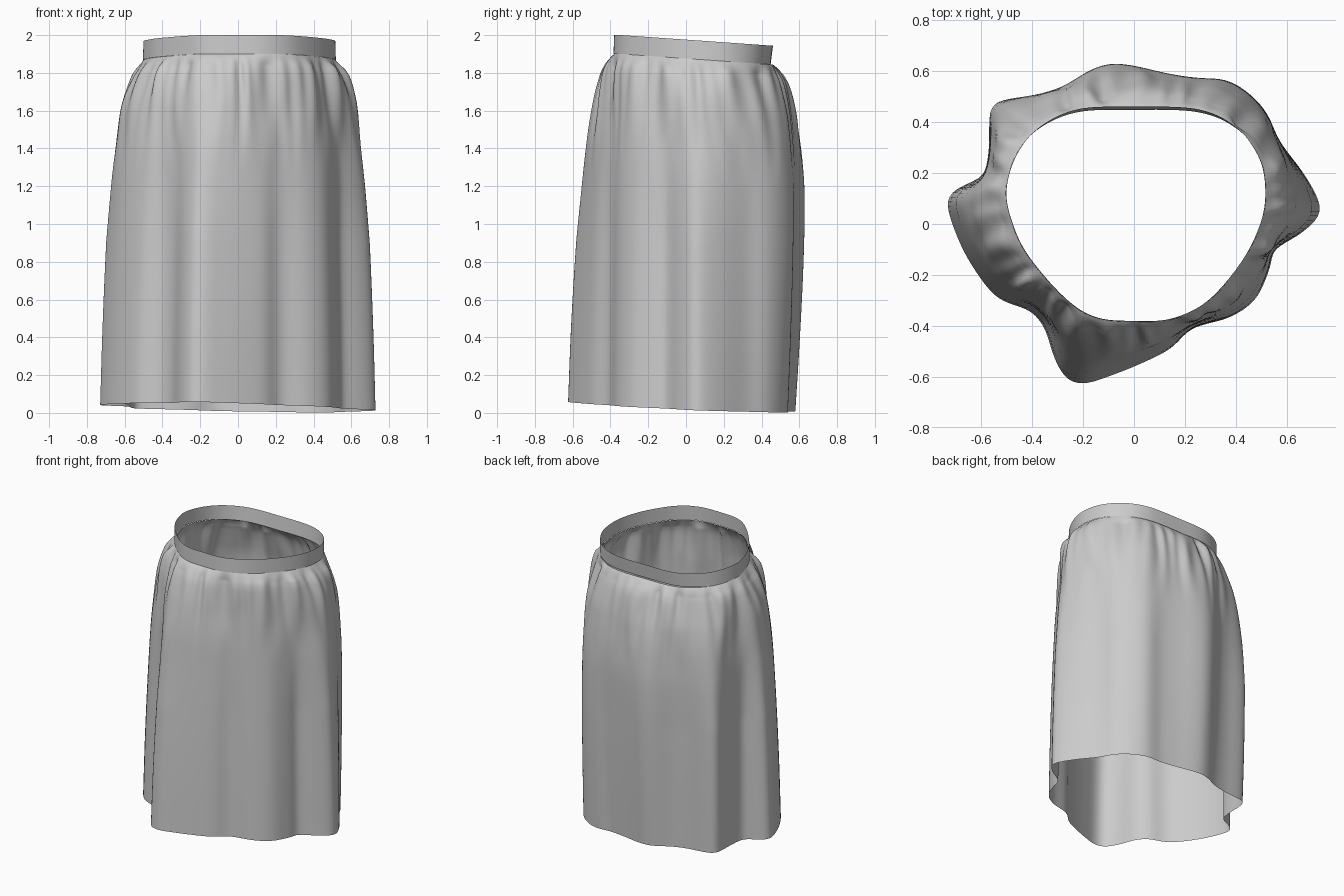
import bpy, math
from mathutils import Vector, noise

if "Cube" in bpy.data.objects:
    bpy.data.objects.remove(bpy.data.objects["Cube"])

CY = 0.05      # y of the axis the outlines are measured around
N = 240        # points around

# Outlines seen from above: widest spread of the folds, and the waist opening
HEM = [(.725, .09), (.67, .20), (.58, .33), (.53, .44), (.455, .52), (.36, .57), (.24, .57),
       (.12, .59), (0, .62), (-.09, .63), (-.17, .605), (-.27, .54), (-.37, .51), (-.49, .50),
       (-.57, .475), (-.58, .39), (-.578, .29), (-.60, .185), (-.70, .14), (-.733, .08),
       (-.68, -.08), (-.60, -.215), (-.525, -.295), (-.41, -.34), (-.35, -.41), (-.31, -.53),
       (-.26, -.61), (-.19, -.625), (-.094, -.595), (.02, -.55), (.14, -.49), (.23, -.41),
       (.376, -.365), (.475, -.295), (.53, -.18), (.553, -.10), (.65, -.04), (.725, .03)]
WAIST = [(.515, .13), (.49, .26), (.40, .38), (.25, .45), (0, .46), (-.22, .45), (-.37, .38),
         (-.46, .27), (-.5, .13), (-.475, 0), (-.41, -.13), (-.27, -.29), (-.15, -.365),
         (0, -.38), (.15, -.37), (.29, -.3), (.42, -.15), (.495, 0)]

# Spread from waist to hem by height: (z, front, side, back)
SPREAD = [(0, 1, 1, .70), (.4, .94, .95, .84), (.8, .85, .88, .95), (1.2, .73, .79, 1.0),
          (1.4, .65, .72, .92), (1.6, .52, .62, .75), (1.7, .44, .52, .60),
          (1.8, .32, .34, .40), (1.85, .20, .19, .24), (1.885, .08, .06, .09), (1.9, 0, 0, 0)]


def spline(a, b, c, d, t):
    return .5 * (2*b + (c - a)*t + (2*a - 5*b + 4*c - d)*t*t + (3*b - a - 3*c + d)*t**3)


def radii(points):
    """Smooth closed curve through points, sampled as radius at N angles."""
    dense, n = [], len(points)
    for i in range(n):
        quad = [Vector(points[(i + k) % n]) for k in (-1, 0, 1, 2)]
        for s in range(16):
            p = spline(*quad, s / 16)
            dense.append((math.atan2(p.y - CY, p.x) % math.tau, math.hypot(p.x, p.y - CY)))
    dense.sort()
    dense = [(dense[-1][0] - math.tau, dense[-1][1])] + dense + [(dense[0][0] + math.tau, dense[0][1])]
    out = []
    for i in range(N):
        ang = math.tau * i / N
        j = next(k for k in range(1, len(dense)) if dense[k][0] >= ang)
        (a0, r0), (a1, r1) = dense[j - 1], dense[j]
        out.append(r0 + (r1 - r0) * (ang - a0) / max(a1 - a0, 1e-6))
    return out


def soften(values, passes):
    for _ in range(passes):
        values = [(values[i - 1] + 2 * values[i] + values[(i + 1) % N]) / 4 for i in range(N)]
    return values


def spread(z, sy):
    """Blend front, side and back spread for a direction with sine sy."""
    j = next((k for k in range(len(SPREAD) - 1) if z <= SPREAD[k + 1][0]), len(SPREAD) - 2)
    lo, hi = SPREAD[j], SPREAD[j + 1]
    h = hi[0] - lo[0]
    t = min(1, (z - lo[0]) / h)
    before, after = SPREAD[max(j - 1, 0)], SPREAD[min(j + 2, len(SPREAD) - 1)]
    vals = []
    for k in (1, 2, 3):    # cubic with slopes matched at the uneven heights
        m0 = (hi[k] - before[k]) / (hi[0] - before[0]) * h
        m1 = (after[k] - lo[k]) / (after[0] - lo[0]) * h
        vals.append((2*t**3 - 3*t*t + 1) * lo[k] + (t**3 - 2*t*t + t) * m0
                    + (3*t*t - 2*t**3) * hi[k] + (t**3 - t*t) * m1)
    front, side, back = vals
    w = min(1, abs(sy) * 1.1) ** 1.5
    return side + ((back if sy > 0 else front) - side) * w


def loft(name, rings):
    """Open tube of quads through the rings."""
    verts = [v for ring in rings for v in ring]
    faces = [(r*N + i, r*N + (i + 1) % N, (r + 1)*N + (i + 1) % N, (r + 1)*N + i)
             for r in range(len(rings) - 1) for i in range(N)]
    me = bpy.data.meshes.new(name)
    me.from_pydata(verts, [], faces)
    me.polygons.foreach_set("use_smooth", [True] * len(faces))
    ob = bpy.data.objects.new(name, me)
    bpy.context.collection.objects.link(ob)
    return ob


hem_r, waist_r = soften(radii(HEM), 3), radii(WAIST)
soft_r = soften(hem_r, 60)      # gentler folds for the upper part


def band_top(y):
    return min(2.0, 1.976 - .07 * y)


def skirt_point(i, z):
    a = math.tau * i / N
    c, s = math.cos(a), math.sin(a)
    up = max(0, min(1, (z - .9) / .9))
    outer = hem_r[i] + (soft_r[i] - hem_r[i]) * up
    r = waist_r[i] + spread(z, s) * (outer - waist_r[i])
    # gathers under the band, fading into the long folds
    g = max(0, min(1, (1.9 - z) / .06)) * max(0, min(1, (z - 1.2) / .6)) ** 1.5
    wob = noise.noise(Vector((c * 2, s * 2, z * 1.2)))
    r += g * (.006 * math.sin(34 * a + 5 * wob) + .007 * math.sin(17 * a + 4 * wob))
    r += g * .03 * noise.noise(Vector((c * 5, s * 5, z * 2.5)))
    # tilt of the waist and the slanting hem
    x, y = r * c, CY + r * s
    low = .03 - .02 * x - .038 * y
    high = band_top(CY + waist_r[i] * s) - .10
    return x, y, low + (high - low) * z / 1.9


# Gathered skirt body, rows closer together near the band
heights = [1.9 * (1 - (1 - k / 70) ** 1.6) for k in range(71)]
loft("skirt_body", [[skirt_point(i, z) for i in range(N)] for z in heights])


# Waistband
def band_ring(t):
    ring = []
    for i in range(N):
        a = math.tau * i / N
        r = waist_r[i] + .003 * (1 - t)
        y = CY + r * math.sin(a)
        if y > .3:
            y -= .015 * (1 - t) * (y - .3) / .16
        ring.append((r * math.cos(a), y, band_top(y) - .10 * (1 - t)))
    return ring


loft("waistband", [band_ring(t) for t in (0, .33, .67, 1)])
